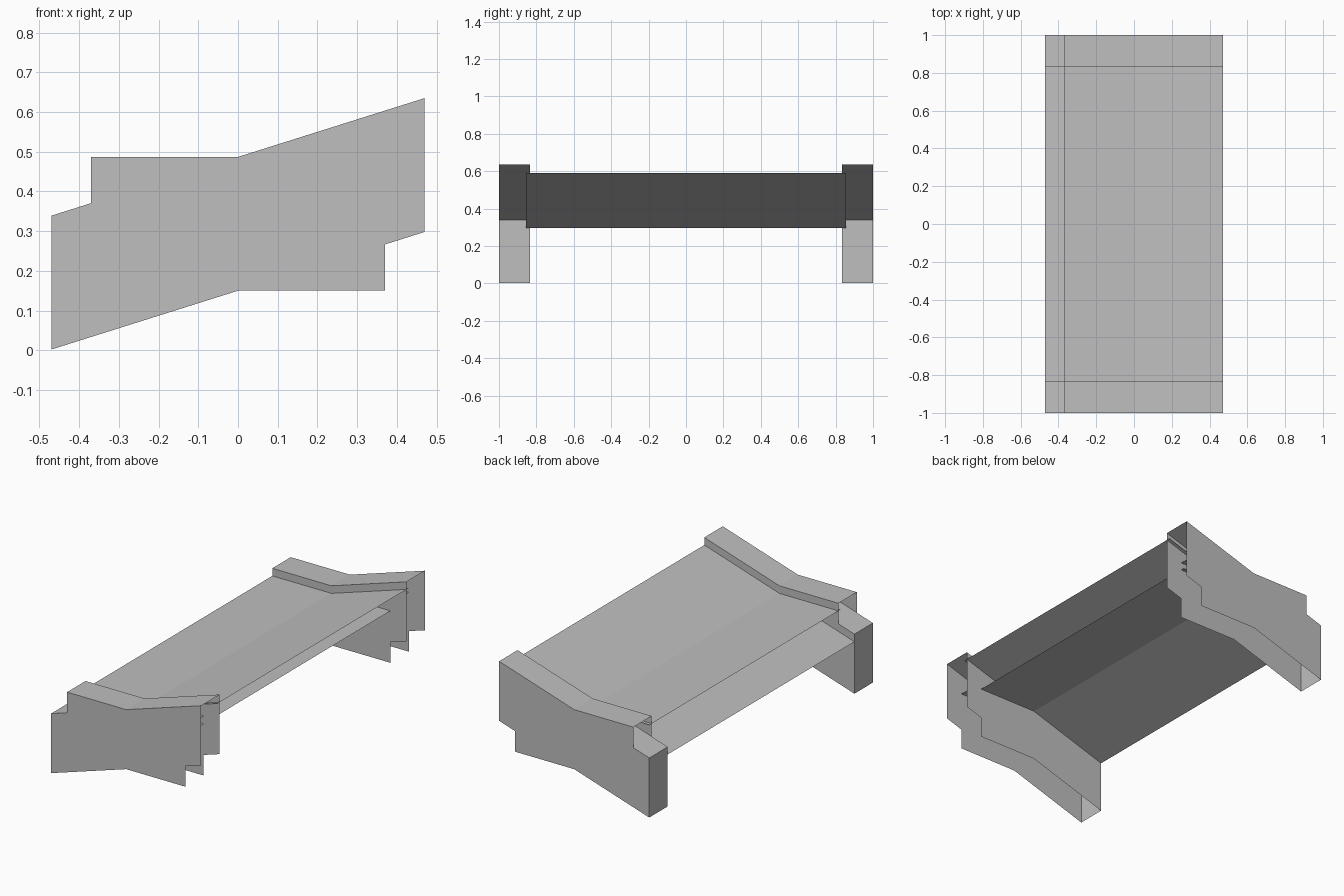
import bpy
import bmesh

if "Cube" in bpy.data.objects:
    bpy.data.objects.remove(bpy.data.objects["Cube"], do_unlink=True)

grey = bpy.data.materials.new("plain_grey")
grey.use_nodes = True
colour = (0.52, 0.52, 0.52, 1)
grey.diffuse_color = colour
grey.node_tree.nodes["Principled BSDF"].inputs["Base Color"].default_value = colour

HALF = 0.47       # half width of the sloped part
FLAT = 0.37       # half width of the level part
RISE = 0.148      # height gained from the middle to the edge
TOP = 0.487       # middle height of the cap tops
BASE = 0.15       # middle height of the cap bottoms
DECK = 0.444      # middle height of the deck
INNER, OUTER, DECK_END = 0.835, 1.0, 0.855


def slope(x, middle):
    return middle + RISE * x / HALF


def add_faces(name, faces):
    """Make one object from a few polygons."""
    bm = bmesh.new()
    for points in faces:
        bm.faces.new([bm.verts.new(p) for p in points])
    bmesh.ops.remove_doubles(bm, verts=bm.verts, dist=0.0001)
    mesh = bpy.data.meshes.new(name)
    bm.to_mesh(mesh)
    bm.free()
    mesh.materials.append(grey)
    obj = bpy.data.objects.new(name, mesh)
    bpy.context.collection.objects.link(obj)


def strip(a, b, y0, y1):
    """Sheet between two profile points, stretched along y."""
    return [(a[0], y0, a[1]), (b[0], y0, b[1]), (b[0], y1, b[1]), (a[0], y1, a[1])]


def crossed_sheets(middle, y0, y1):
    """Sloped sheet and level sheet that cross along the middle line."""
    centre = (0, middle)
    ends = [(-HALF, slope(-HALF, middle)), (HALF, slope(HALF, middle)),
            (-FLAT, middle), (FLAT, middle)]
    return [strip(e, centre, y0, y1) if e[0] < 0 else strip(centre, e, y0, y1)
            for e in ends]


# Outline shared by the side walls of both end caps
outline = [
    (-HALF, slope(-HALF, BASE)), (0, BASE), (FLAT, BASE),
    (FLAT, slope(FLAT, BASE)), (HALF, slope(HALF, BASE)),
    (HALF, slope(HALF, TOP)), (0, TOP), (-FLAT, TOP),
    (-FLAT, slope(-FLAT, TOP)), (-HALF, slope(-HALF, TOP)),
]

# Deck between the caps
add_faces("deck", crossed_sheets(DECK, -DECK_END, DECK_END))

# Hollow end caps, open below and on the high side
for side, label in ((-1, "front"), (1, "back")):
    y0, y1 = sorted((side * INNER, side * OUTER))
    add_faces(label + "_cap_top", crossed_sheets(TOP, y0, y1))
    for part, y in (("inner", side * INNER), ("outer", side * OUTER)):
        wall = [(x, y, z) for x, z in outline]
        if (part == "outer") == (side > 0):
            wall.reverse()
        add_faces(f"{label}_cap_{part}_wall", [wall])
    add_faces(label + "_cap_end_wall", [strip(outline[0], outline[-1], y0, y1)])
